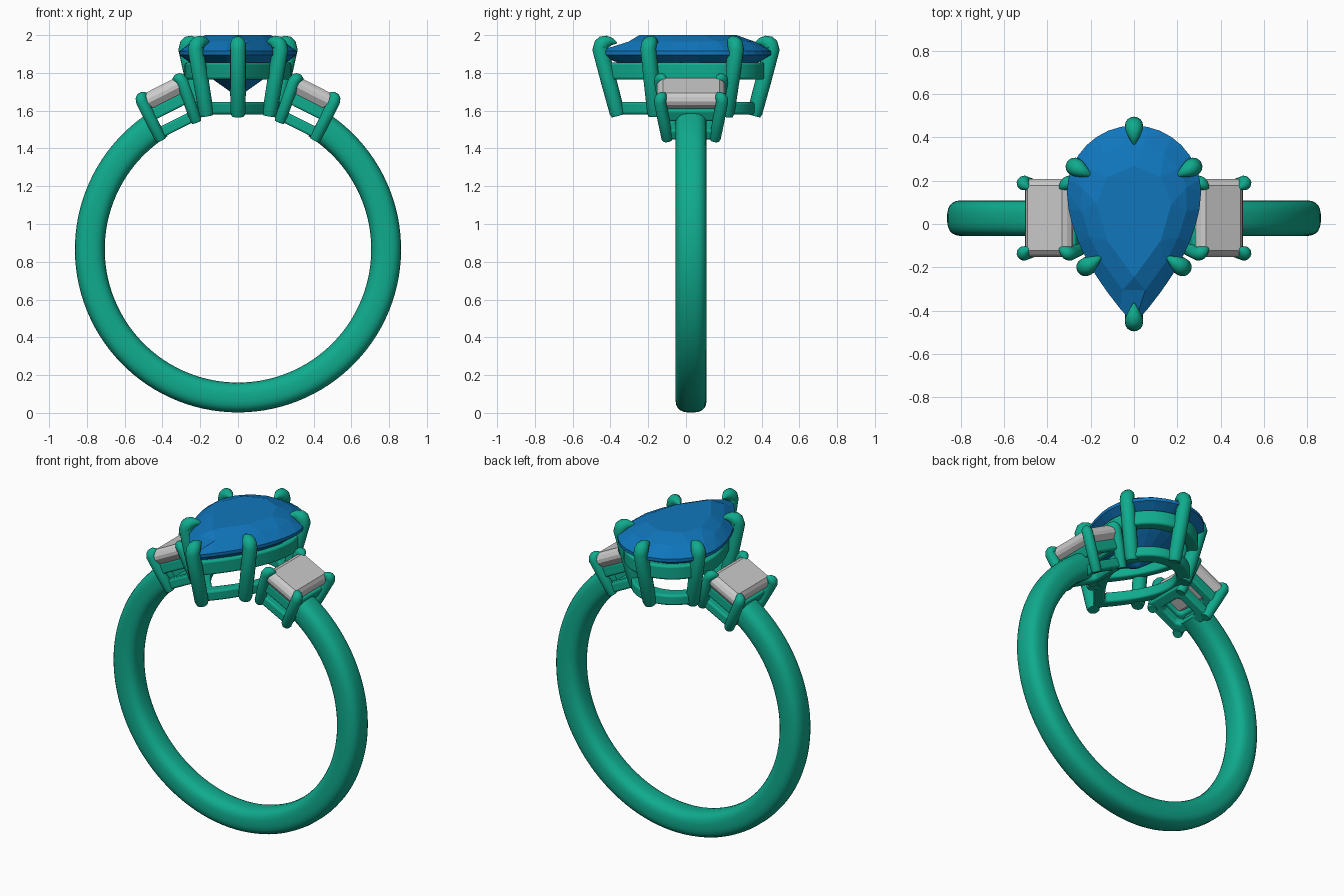
import bpy, bmesh
from math import sin, cos, pi, radians
from mathutils import Vector, Matrix

if "Cube" in bpy.data.objects:
    bpy.data.objects.remove(bpy.data.objects["Cube"])

RING_Z, R_IN, R_OUT, BAND_Y = 0.866, 0.705, 0.864, 0.027


def material(name, rgb):
    m = bpy.data.materials.new(name)
    m.diffuse_color = (*rgb, 1)
    m.use_nodes = True
    m.node_tree.nodes["Principled BSDF"].inputs["Base Color"].default_value = m.diffuse_color
    return m


GREEN = material("green_metal", (0.005, 0.41, 0.27))
BLUE = material("blue_gem", (0.005, 0.18, 0.50))


def loft(name, loops, mat=None, closed=False, caps=True, xf=None, smooth=True, bevel=0):
    """Skin a series of equal-length point loops."""
    bm = bmesh.new()
    rows = [[bm.verts.new(p) for p in lp] for lp in loops]
    n = len(rows[0])
    pairs = list(zip(rows, rows[1:])) + ([(rows[-1], rows[0])] if closed else [])
    for a, b in pairs:
        for i in range(n):
            j = (i + 1) % n
            bm.faces.new((a[i], a[j], b[j], b[i]))
    if caps and not closed:
        bm.faces.new(rows[0][::-1])
        bm.faces.new(rows[-1])
    bmesh.ops.recalc_face_normals(bm, faces=bm.faces)
    me = bpy.data.meshes.new(name)
    bm.to_mesh(me)
    bm.free()
    ob = bpy.data.objects.new(name, me)
    bpy.context.collection.objects.link(ob)
    if xf:
        me.transform(xf)
    if mat:
        me.materials.append(mat)
    if bevel:
        b = ob.modifiers.new("round", 'BEVEL')
        b.width, b.segments = bevel, 3
        b.limit_method, b.angle_limit = 'ANGLE', radians(40)
    if smooth:
        bpy.ops.object.select_all(action='DESELECT')
        ob.select_set(True)
        bpy.context.view_layer.objects.active = ob
        bpy.ops.object.shade_smooth_by_angle(angle=radians(40))
    return ob


def prong(name, path, xf=None):
    """Round tapering claw along a path of (point, radius)."""
    pts = [Vector(p) for p, r in path]
    side = None
    loops = []
    # the claw bends in one plane; its normal is the fixed side axis
    side = (pts[-1] - pts[-2]).cross(pts[1] - pts[0]).normalized()
    for i, (p, r) in enumerate(path):
        t = (pts[min(i + 1, len(pts) - 1)] - pts[max(i - 1, 0)]).normalized()
        up = t.cross(side).normalized()
        loops.append([pts[i] + r * (cos(a) * side + sin(a) * up)
                      for a in (2 * pi * k / 16 for k in range(16))])
    return loft(name, loops, GREEN, xf=xf)


def claw_path(bottom, top, inward, r, reach):
    """Straight stem from bottom to top, then a hook over the stone."""
    b, t, d = Vector(bottom), Vector(top), Vector(inward).normalized()
    up = Vector((0, 0, 1))
    hook = [(0.0, 0.0, 1.0), (0.08, 0.18, 1.0), (0.22, 0.31, 0.95),
            (0.45, 0.40, 0.75), (0.72, 0.40, 0.45), (1.0, 0.32, 0.08)]
    return [(b, r * 0.8), (b + (t - b) * 0.05, r * 0.95), (b.lerp(t, 0.5), r)] + \
        [(t + d * reach * u + up * reach * v, r * s) for u, v, s in hook]


def frame(name, outer, inner, z0, z1, xf=None, bevel=0.012):
    """Flat rail: closed band between an outer and an inner outline."""
    loops = [[(x, y, z) for x, y in o] for o, z in
             ((outer, z0), (outer, z1), (inner, z1), (inner, z0))]
    return loft(name, loops, GREEN, closed=True, xf=xf, bevel=bevel)


def pear(n, s=1.0, cy=0.03):
    """Pear outline with n points, pointed at the front."""
    h = n // 4
    right = []
    for i in range(2 * h):
        if i < h:
            a = pi / 2 * (1 - i / h)
            right.append((0.31 * cos(a), 0.145 + 0.31 * sin(a)))
        else:
            u = (i - h) / h
            right.append((0.31 * (1 - u ** 1.8), 0.145 - 0.61 * u))
    pts = right + [(0, -0.465)] + [(-x, y) for x, y in right[:0:-1]]
    return [(x * s, cy + (y - cy) * s) for x, y in pts]


# Shank: rounded section swept round the finger, open under the settings
rm, hr, hy = (R_IN + R_OUT) / 2, (R_OUT - R_IN) / 2, 0.083
pw = lambda v: (abs(v) ** 0.72) * (1 if v > 0 else -1)
section = [(rm + hr * pw(cos(a)), BAND_Y + hy * pw(sin(a)))
           for a in (2 * pi * (k + 0.5) / 24 for k in range(24))]
arc = [radians(32 + (360 - 64) * i / 96) for i in range(97)]
loft("shank", [[(r * sin(a), y, RING_Z + r * cos(a)) for r, y in section] for a in arc], GREEN)

# Centre stone: faceted pear with crown, girdle and pavilion
N = 32
levels = [(0.04, 1.68), (0.55, 1.79), (1.0, 1.895), (1.0, 1.915), (0.80, 1.965), (0.56, 2.0)]
gem = loft("centre_stone", [[(x, y, z) for x, y in pear(N, s)] for s, z in levels],
           BLUE, smooth=False)
bm = bmesh.new()
bm.from_mesh(gem.data)
bm.verts.ensure_lookup_table()
# merge neighbouring crown points so that triangular facets appear
merge = {}
for row, off in ((1, 1), (4, 1), (5, 0)):
    step = 2 if row != 5 else 4
    for i in range(0, N, step):
        for k in range(1, step):
            merge[bm.verts[row * N + (i + k + off) % N]] = bm.verts[row * N + (i + off) % N]
bmesh.ops.weld_verts(bm, targetmap=merge)
bmesh.ops.recalc_face_normals(bm, faces=bm.faces)
bm.to_mesh(gem.data)
bm.free()

# Centre basket rails
frame("upper_gallery_rail", pear(64, 0.91), pear(64, 0.73), 1.765, 1.855)
frame("lower_gallery_rail", pear(64, 0.79), pear(64, 0.58), 1.58, 1.645)

# Centre prongs: bottom xy, top xy, inward direction
claws = [((0, 0.36), (0, 0.455), (0, -1)),
         ((0.195, 0.215), (0.275, 0.265), (-1, -0.55)),
         ((0.165, -0.165), (0.225, -0.2), (-1, 0.65)),
         ((0, -0.36), (0, -0.455), (0, 1))]
for i, (b, t, d) in enumerate(claws):
    for s in ((1, -1) if t[0] else (1,)):
        prong(f"centre_prong_{i}_{'right' if s > 0 else 'left'}",
              claw_path((b[0] * s, b[1], 1.572), (t[0] * s, t[1], 1.93),
                        (d[0] * s, d[1], 0), 0.042, 0.09))


# Side settings, built upright and tilted round the finger
def rect(x0, x1, h, c=0.02):
    return [(x0 + c, -h), (x1 - c, -h), (x1, -h + c), (x1, h - c),
            (x1 - c, h), (x0 + c, h), (x0, h - c), (x0, -h + c)]


for side, s in (("right", 1), ("left", -1)):
    xf = Matrix.Translation((0, BAND_Y, RING_Z)) @ Matrix.Rotation(s * radians(27), 4, 'Y')
    # local +x points away from the centre stone on the right, mirrored on the left
    fl = xf @ Matrix.Diagonal((s, 1, 1, 1))
    steps = [(0.06, 0.83), (0.02, 0.875), (0.0, 0.905), (0.0, 0.925), (0.012, 0.945), (0.03, 0.96)]
    gem2 = loft(f"{side}_stone",
                [[(x, y, z) for x, y in rect(-0.145 + q, 0.093 - q, 0.18 - q, 0.012)]
                 for q, z in steps], xf=fl, smooth=False)
    frame(f"{side}_upper_rail", rect(-0.14, 0.1, 0.16), rect(-0.09, 0.05, 0.11),
          0.81, 0.875, fl)
    frame(f"{side}_lower_rail", rect(-0.15, 0.115, 0.14), rect(-0.085, 0.06, 0.08),
          0.708, 0.765, fl)
    for end, b, t in (("outer", 0.1, 0.098), ("inner", -0.11, -0.14)):
        for w, v in (("back", 1), ("front", -1)):
            prong(f"{side}_{end}_{w}_prong",
                  claw_path((b, v * 0.125, 0.70), (t, v * 0.165, 0.93),
                            ((-1 if end == "outer" else 1), -v * 0.7, 0), 0.032, 0.055), fl)

# mirrored parts need their normals turned back out
for ob in bpy.data.objects:
    if ob.name.startswith("left_"):
        ob.data.flip_normals()
